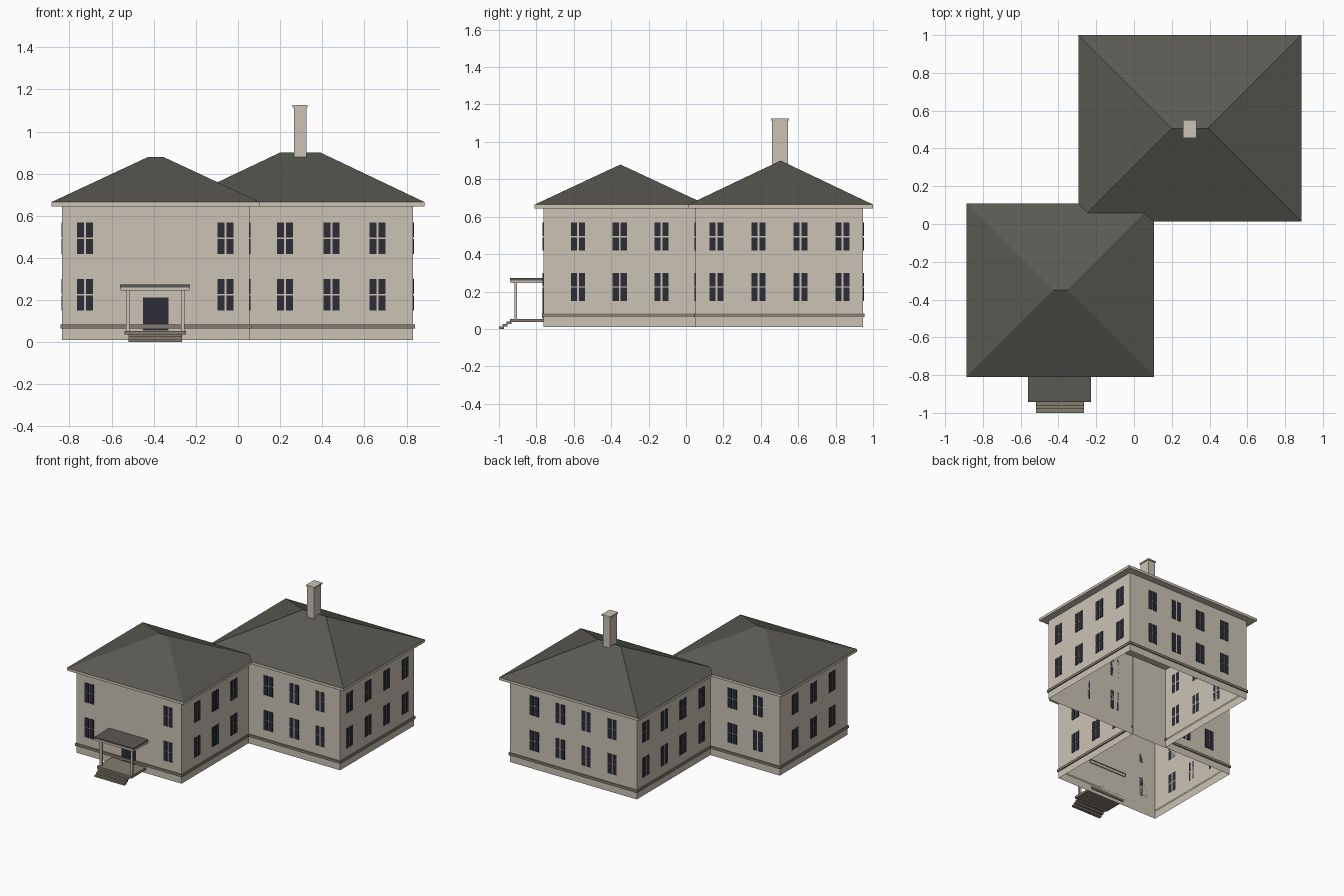
import bpy
import bmesh
from mathutils import Vector

cube = bpy.data.objects.get("Cube")
if cube:
    bpy.data.objects.remove(cube, do_unlink=True)


def material(name, rgb):
    m = bpy.data.materials.new(name)
    m.use_nodes = True
    m.diffuse_color = (*rgb, 1)
    m.node_tree.nodes["Principled BSDF"].inputs["Base Color"].default_value = (*rgb, 1)
    return m


STUCCO = material("pale stucco", (0.60, 0.55, 0.46))
SLATE = material("dark slate", (0.102, 0.10, 0.084))
GLASS = material("dark glass", (0.024, 0.025, 0.037))
STONE = material("brown stone", (0.235, 0.21, 0.16))


def finish(name, bm, mat):
    bmesh.ops.recalc_face_normals(bm, faces=bm.faces)
    mesh = bpy.data.meshes.new(name)
    bm.to_mesh(mesh)
    bm.free()
    mesh.materials.append(mat)
    ob = bpy.data.objects.new(name, mesh)
    bpy.context.collection.objects.link(ob)
    return ob


def add_box(bm, x, y, z):
    """Add a box given its (low, high) range on each axis."""
    lo, hi = (Vector(c) for c in zip(x, y, z))
    verts = bmesh.ops.create_cube(bm, size=1)["verts"]
    for v in verts:
        v.co = Vector(a + (b - a) * (c + 0.5) for a, b, c in zip(lo, hi, v.co))


def boxes(name, mat, *ranges):
    bm = bmesh.new()
    for r in ranges:
        add_box(bm, *r)
    return finish(name, bm, mat)


def open_walls(name, x, y, z):
    """Four walls without floor or lid."""
    bm = bmesh.new()
    add_box(bm, x, y, z)
    flat = [f for f in bm.faces if abs(f.normal.z) > 0.9]
    bmesh.ops.delete(bm, geom=flat, context='FACES_ONLY')
    finish(name, bm, STUCCO)


def hip_roof(name, x, y, eave, top):
    """Hipped roof with a ridge along x and equal slopes."""
    bm = bmesh.new()
    mid, half = sum(y) / 2, (y[1] - y[0]) / 2
    a, b, c, d = (bm.verts.new((px, py, eave)) for px, py in
                  ((x[0], y[0]), (x[1], y[0]), (x[1], y[1]), (x[0], y[1])))
    r0 = bm.verts.new((x[0] + half, mid, top))
    r1 = bm.verts.new((x[1] - half, mid, top))
    for f in ((a, b, r1, r0), (b, c, r1), (c, d, r0, r1), (d, a, r0)):
        bm.faces.new(f)
    finish(name, bm, SLATE)


# Two blocks: walls, cornices and roofs
BASE, WALL_TOP, EAVE = 0.01, 0.645, 0.665
FX, FY = (-0.835, 0.055), (-0.763, 0.055)
RX, RY = (-0.245, 0.832), (0.05, 0.947)
FRONT_EAVES = (-0.886, 0.105), (-0.809, 0.108)
REAR_EAVES = (-0.295, 0.886), (0.012, 1.0)
for label, walls, eaves, top in (("front", (FX, FY), FRONT_EAVES, 0.879),
                                 ("rear", (RX, RY), REAR_EAVES, 0.90)):
    open_walls(label + "_walls", *walls, (BASE, WALL_TOP))
    boxes(label + "_cornice", STUCCO, (*eaves, (WALL_TOP, EAVE)))
    hip_roof(label + "_roof", *eaves, EAVE, top)

# Stone band following the joined outline of both blocks
outline = [(FX[0], FY[0]), (FX[1], FY[0]), (FX[1], RY[0]), (RX[1], RY[0]),
           (RX[1], RY[1]), (RX[0], RY[1]), (RX[0], FY[1]), (FX[0], FY[1])]
band = []
OUT = 0.008
for p, q in zip(outline, outline[1:] + outline[:1]):
    p, q = Vector(p), Vector(q)
    along = (q - p).normalized()
    out = Vector((along.y, -along.x)) * OUT
    corners = (p, q + along * OUT, p - along * OUT, p + out, q + out)
    xs, ys = [c.x for c in corners], [c.y for c in corners]
    band.append(((min(xs), max(xs)), (min(ys), max(ys)), (0.064, 0.083)))
boxes("base_band", STONE, *band)


def windows(name, axis, wall, side, centres):
    """Two storeys of four-pane windows; axis is the wall's normal (0=x, 1=y)."""
    panes = []
    depth = tuple(sorted((wall, wall + side * 0.004)))
    for c in centres:
        for z in (0.15, 0.418):
            for u in (c - 0.038, c + 0.005):
                for low in (z, z + 0.078):
                    across, up = (u, u + 0.033), (low, low + 0.072)
                    panes.append((depth, across, up) if axis == 0 else (across, depth, up))
    boxes(name, GLASS, *panes)


def spread(middle, step, count):
    return [middle + step * (i - (count - 1) / 2) for i in range(count)]


windows("front_block_front_windows", 1, FY[0], -1, (-0.727, -0.059))
windows("front_block_back_windows", 1, FY[1], 1, spread(-0.54, 0.216, 2))
windows("rear_block_front_windows", 1, RY[0], -1, spread(0.443, 0.22, 3))
windows("rear_block_back_windows", 1, RY[1], 1, spread(0.294, 0.22, 4))
for label, x, side in (("right", 0, -1), ("left", 1, 1)):
    windows(f"front_block_{label}_windows", 0, FX[x], side, spread(-0.354, 0.223, 3))
    windows(f"rear_block_{label}_windows", 0, RX[x], side, spread(0.5, 0.2245, 4))

# Chimney with a slightly wider cap
boxes("chimney", STUCCO,
      ((0.265, 0.325), (0.46, 0.545), (0.8, 1.115)),
      ((0.259, 0.331), (0.454, 0.551), (1.115, 1.125)))

# Entrance: door, porch roof, posts, landing and steps
boxes("door", GLASS, ((-0.452, -0.33), (FY[0] - 0.004, FY[0]), (0.055, 0.212)))
INSIDE = FY[0] + 0.008
boxes("porch_roof", SLATE, ((-0.56, -0.228), (-0.942, INSIDE), (0.26, 0.273)))
boxes("porch_beam", STUCCO, ((-0.557, -0.231), (-0.939, INSIDE), (0.245, 0.26)))
boxes("porch_posts", STUCCO, *[((x - 0.009, x + 0.009), (-0.918, -0.903), (0.05, 0.246))
                               for x in (-0.523, -0.262)])
boxes("porch_landing", STONE, ((-0.538, -0.246), (-0.942, INSIDE), (0.036, 0.054)))
boxes("porch_steps", STONE, *[((-0.519, -0.266), (-1 + i * 0.02, -0.974 + i * 0.02),
                              (i * 0.013, (i + 1) * 0.013)) for i in range(3)])
